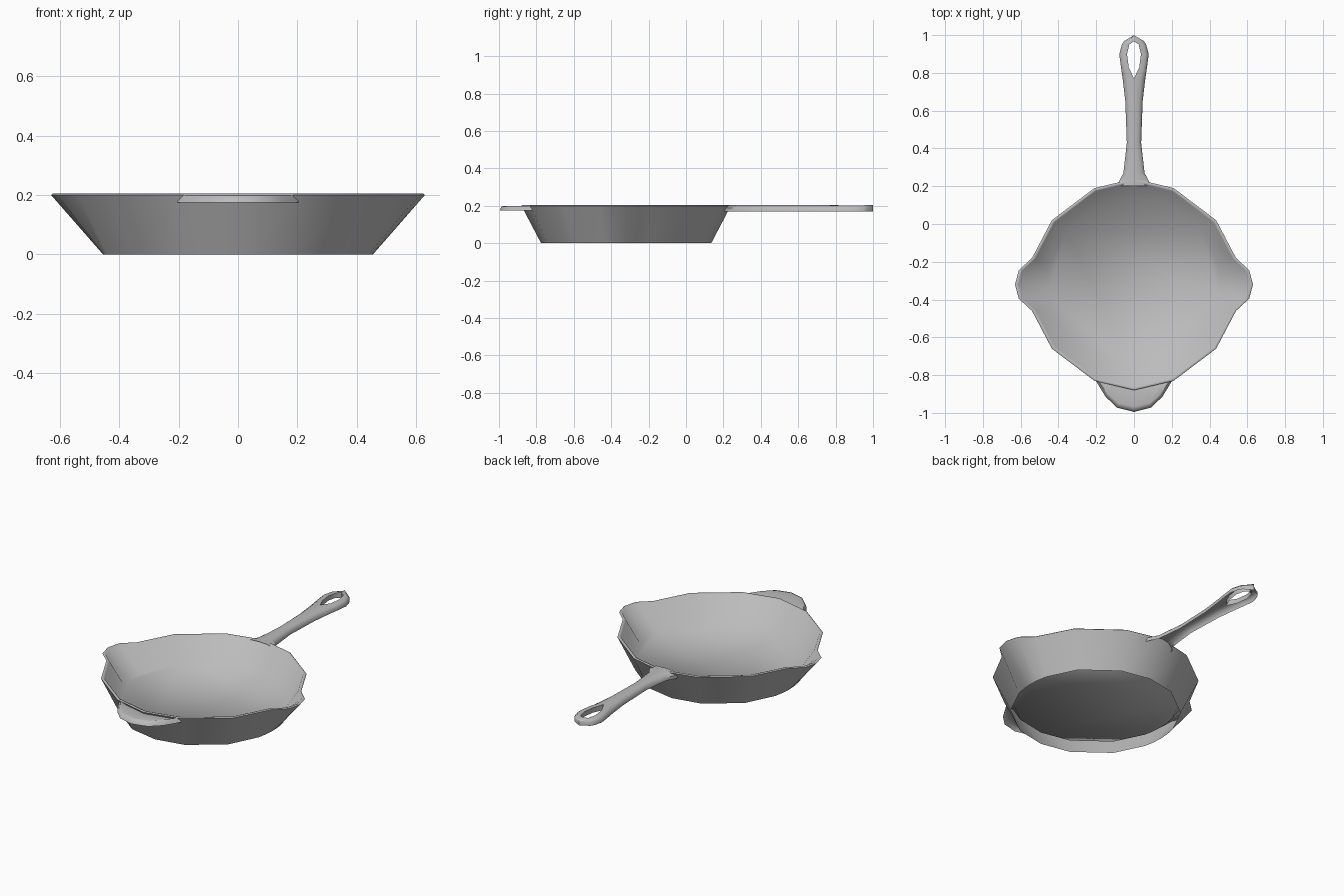
import bpy, bmesh, math

if "Cube" in bpy.data.objects:
    bpy.data.objects.remove(bpy.data.objects["Cube"])

iron = bpy.data.materials.new("cast_iron_grey")
iron.diffuse_color = (0.5, 0.5, 0.5, 1)
iron.use_nodes = True
iron.node_tree.nodes["Principled BSDF"].inputs["Base Color"].default_value = iron.diffuse_color


def make(name, faces, angle):
    """Build a mesh from coordinate faces, weld it and shade it."""
    bm = bmesh.new()
    for f in faces:
        pts = []
        for p in f:
            if p not in pts:
                pts.append(p)
        if len(pts) > 2:
            bm.faces.new([bm.verts.new(p) for p in pts])
    bmesh.ops.remove_doubles(bm, verts=bm.verts, dist=0.0005)
    me = bpy.data.meshes.new(name)
    bm.to_mesh(me)
    bm.free()
    ob = bpy.data.objects.new(name, me)
    bpy.context.collection.objects.link(ob)
    me.materials.append(iron)
    bpy.ops.object.select_all(action='DESELECT')
    ob.select_set(True)
    bpy.context.view_layer.objects.active = ob
    bpy.ops.object.shade_smooth_by_angle(angle=math.radians(angle))
    return ob


# Pan: one quadrant of the rim (with pouring lip), mirrored to a full ring
CY = -0.32
quarter = [(0.63, 0), (0.61, 0.075), (0.54, 0.14), (0.435, 0.34), (0.21, 0.51), (0, 0.56)]
half = quarter + [(-x, y) for x, y in quarter[-2::-1]]
rim = half + [(x, -y) for x, y in half[-2:0:-1]]


def ring(z, radius=None, inset=0.0):
    out = []
    for x, y in rim:
        r = math.hypot(x, y)
        k = (radius or r - inset) / r
        out.append((x * k, CY + y * k, z))
    return out


# outer wall, bevelled rim, inner wall; hollow below the raised floor
rings = [ring(0, 0.455), ring(0.2), ring(0.205, inset=0.006),
         ring(0.2, inset=0.018), ring(0.07, 0.455)]
n = len(rim)
faces = [(a[i], a[(i + 1) % n], b[(i + 1) % n], b[i])
         for a, b in zip(rings, rings[1:]) for i in range(n)]
faces.append(tuple(rings[-1]))
make("pan", faces, 72)

# Long handle: (y, half width, half width of hanging hole)
rows = [(0.2, 0.09, 0), (0.225, 0.08, 0), (0.27, 0.056, 0), (0.43, 0.038, 0),
        (0.65, 0.046, 0), (0.77, 0.06, 0), (0.83, 0.069, 0.028), (0.9, 0.078, 0.037),
        (0.95, 0.064, 0.025), (0.968, 0.053, 0), (1.0, 0.0, 0)]


def section(y, w, h, s):
    return [(s * w, y, 0.168), (s * w, y, 0.188), (s * (h + 0.6 * (w - h)), y, 0.202),
            (s * h, y, 0.205 if h == 0 else 0.2), (s * h, y, 0.172)]


faces = []
for s in (1, -1):
    for r0, r1 in zip(rows, rows[1:]):
        a, b = section(*r0, s), section(*r1, s)
        for k in range(4 if r0[2] or r1[2] else 3):
            q = (a[k], b[k], b[k + 1], a[k + 1])
            faces.append(q if s > 0 else q[::-1])
make("long_handle", faces, 60)

# Short helper grip: curved tab, open underneath
edge = [(-0.205, -0.825), (-0.15, -0.915), (-0.09, -0.972), (0, -0.995),
        (0.09, -0.972), (0.15, -0.915), (0.205, -0.825)]
low = [(x, y, 0.175) for x, y in edge]
top = [(x * 0.96, y + 0.008, 0.196) for x, y in edge]
crown = [(x * 0.92, y * 0.8 - 0.17, 0.2) for x, y in edge]
root = [(x * 0.9, -0.865 + abs(x) * 0.2, 0.188) for x, y in edge]
faces = [(a[i], a[i + 1], b[i + 1], b[i])
         for a, b in ((low, top), (top, crown), (crown, root)) for i in range(6)]
make("helper_grip", faces, 60)
